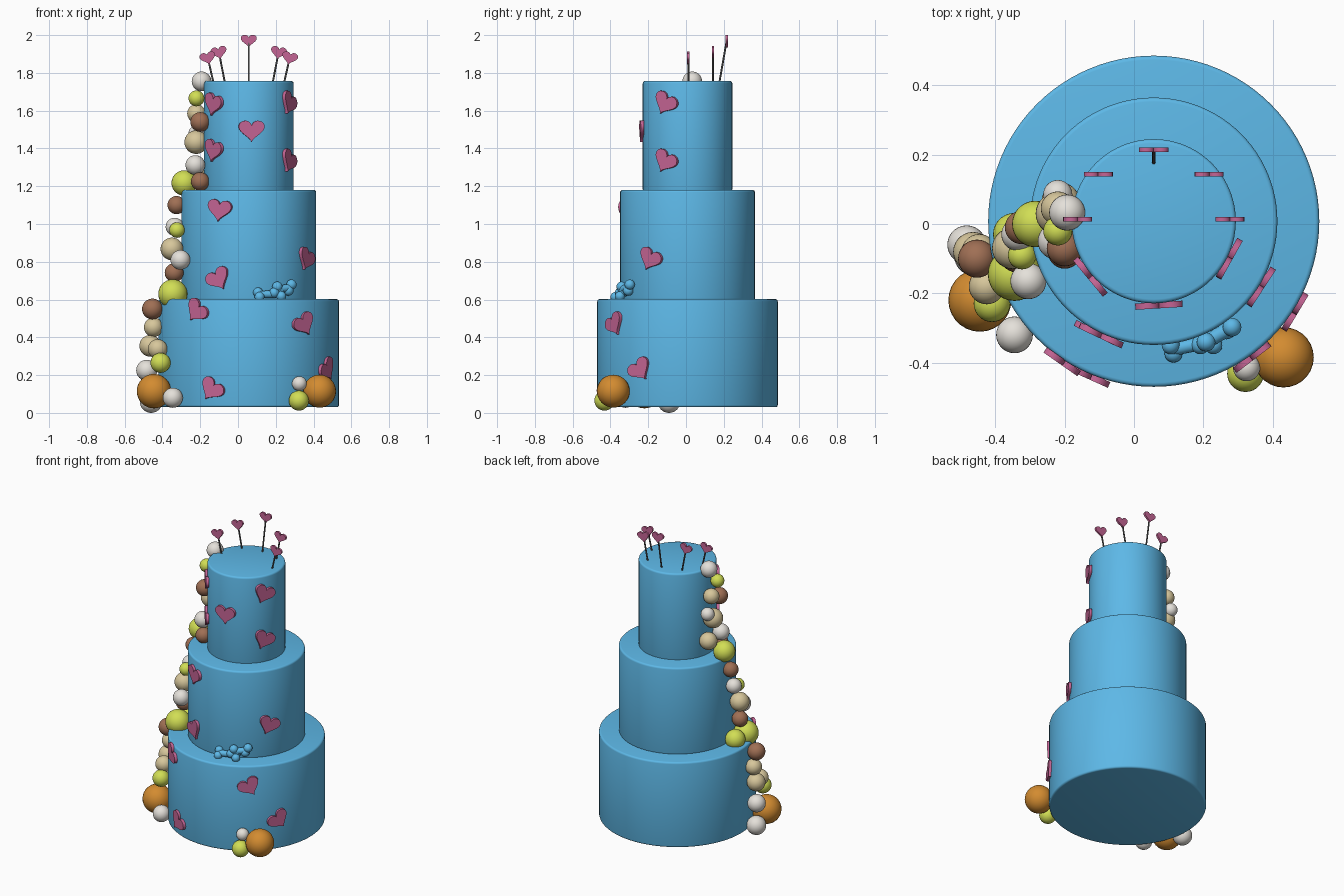
import bpy, bmesh, math
from mathutils import Vector, Matrix

if "Cube" in bpy.data.objects:
    bpy.data.objects.remove(bpy.data.objects["Cube"])

CX, CY = 0.057, 0.008


def material(name, rgb):
    m = bpy.data.materials.new(name)
    m.diffuse_color = (*rgb, 1)
    m.use_nodes = True
    m.node_tree.nodes["Principled BSDF"].inputs["Base Color"].default_value = m.diffuse_color
    return m


MATS = {
    "blue": material("blue_icing", (0.11, 0.48, 0.80)),
    "pink": material("pink_icing", (0.56, 0.13, 0.30)),
    "yellow": material("yellow_candy", (0.64, 0.73, 0.09)),
    "brown": material("brown_candy", (0.35, 0.16, 0.09)),
    "tan": material("tan_candy", (0.68, 0.57, 0.33)),
    "white": material("white_candy", (0.78, 0.75, 0.70)),
    "orange": material("orange_candy", (0.65, 0.26, 0.03)),
    "grey": material("stick_grey", (0.10, 0.10, 0.10)),
}


def add_object(name, bm, mat, angle=40):
    bmesh.ops.recalc_face_normals(bm, faces=bm.faces)
    me = bpy.data.meshes.new(name)
    bm.to_mesh(me)
    bm.free()
    ob = bpy.data.objects.new(name, me)
    bpy.context.collection.objects.link(ob)
    me.materials.append(MATS[mat])
    bpy.ops.object.select_all(action='DESELECT')
    bpy.context.view_layer.objects.active = ob
    ob.select_set(True)
    bpy.ops.object.shade_smooth_by_angle(angle=math.radians(angle))
    return ob


def rod(bm, a, b, r, segs=10):
    a, b = Vector(a), Vector(b)
    d = b - a
    mat = Matrix.Translation((a + b) / 2) @ d.to_track_quat('Z', 'Y').to_matrix().to_4x4()
    bmesh.ops.create_cone(bm, cap_ends=True, segments=segs, radius1=r, radius2=r,
                          depth=d.length, matrix=mat)


def tier(name, r, z0, z1):
    bm = bmesh.new()
    rod(bm, (CX, CY, z0), (CX, CY, z1), r, 96)
    rims = [e for e in bm.edges if abs(e.verts[0].co.z - e.verts[1].co.z) < 1e-5]
    bmesh.ops.bevel(bm, geom=rims, offset=0.012, segments=3, profile=0.5, affect='EDGES')
    add_object(name, bm, "blue")


def heart(name, loc, w, h, thick, roll=0, yaw=0):
    bm = bmesh.new()
    verts = []
    n = 40
    for i in range(n):
        t = 2 * math.pi * (i + 0.5) / n
        x = math.sin(t) ** 3 * w / 2
        z = (13 * math.cos(t) - 5 * math.cos(2 * t) - 2 * math.cos(3 * t) - math.cos(4 * t) + 2.5) * h / 29
        verts.append(bm.verts.new((x, -thick / 2, z)))
    face = bm.faces.new(verts)
    ext = bmesh.ops.extrude_face_region(bm, geom=[face])
    back = [v for v in ext["geom"] if isinstance(v, bmesh.types.BMVert)]
    bmesh.ops.translate(bm, verts=back, vec=(0, thick, 0))
    ob = add_object(name, bm, "pink")
    ob.matrix_world = (Matrix.Translation(loc) @ Matrix.Rotation(yaw, 4, 'Z')
                       @ Matrix.Rotation(math.radians(roll), 4, 'Y'))


# Three stacked tiers
R = {"bottom": 0.478, "middle": 0.357, "top": 0.237}
tier("bottom_tier", R["bottom"], 0.03, 0.602)
tier("middle_tier", R["middle"], 0.595, 1.18)
tier("top_tier", R["top"], 1.17, 1.757)

# Hearts on the walls: tier, x, y (direction), z, roll
WALL = [
    ("top", -0.13, -0.147, 1.63, 15), ("top", -0.13, -0.147, 1.385, 15),
    ("top", 0.072, -0.235, 1.49, 0),
    ("top", 0.268, -0.11, 1.635, 28), ("top", 0.268, -0.11, 1.328, 28),
    ("middle", -0.098, -0.32, 1.07, 8), ("middle", -0.102, -0.32, 0.705, -30),
    ("middle", 0.36, -0.19, 0.81, 25),
    ("bottom", -0.216, -0.382, 0.535, 40), ("bottom", -0.14, -0.43, 0.12, 35),
    ("bottom", 0.348, -0.373, 0.465, -30), ("bottom", 0.47, -0.24, 0.225, -35),
]
for i, (t, x, y, z, roll) in enumerate(WALL):
    a = math.atan2(y - CY, x - CX)
    d = R[t] + 0.006
    heart(f"wall_heart_{i + 1}", (CX + d * math.cos(a), CY + d * math.sin(a), z),
          0.138, 0.115, 0.018, roll, a + math.pi / 2)

# Heart picks on top: stick foot (x, y) and heart centre
PICKS = [
    (0.0, 0.175, (0, 0.215, 1.968), 0),
    (-0.125, 0.143, (-0.157, 0.143, 1.905), -12), (0.125, 0.143, (0.157, 0.143, 1.905), 12),
    (-0.185, 0.013, (-0.216, 0.013, 1.876), -14), (0.185, 0.013, (0.216, 0.013, 1.876), 14),
]
for i, (x, y, c, roll) in enumerate(PICKS):
    c = Vector(c) + Vector((CX, 0, 0))
    bm = bmesh.new()
    rod(bm, (CX + x, y, 1.74), c, 0.005)
    add_object(f"pick_stick_{i + 1}", bm, "grey")
    heart(f"pick_heart_{i + 1}", c, 0.085, 0.068, 0.013, roll)


# Little bone treats resting on the bottom tier
def bone(name, a, b, side, r):
    bm = bmesh.new()
    a, b, side = Vector(a), Vector(b), Vector(side)
    rod(bm, a, b, r * 0.75, 16)
    for end in (a, b):
        for s in (-1, 1):
            bmesh.ops.create_uvsphere(bm, u_segments=20, v_segments=12, radius=r,
                                      matrix=Matrix.Translation(end + side * s))
    add_object(name, bm, "blue")


bone("lying_bone", (0.11, -0.362, 0.626), (0.225, -0.338, 0.63), (-0.004, 0.012, 0.012), 0.026)
bone("leaning_bone", (0.20, -0.345, 0.652), (0.275, -0.302, 0.663), (0.008, 0.004, 0.016), 0.027)

# Candy balls: colour -> (x, y, z, radius)
BALLS = {
    "white": [(-0.193, 0.033, 1.755, .052), (-0.22, 0.085, 1.48, .042), (-0.226, -0.05, 1.312, .052),
              (-0.335, -0.03, 0.985, .048), (-0.305, -0.165, 0.81, .052), (-0.483, -0.06, 0.225, .056),
              (-0.345, -0.32, 0.08, .053), (-0.46, -0.09, 0.06, .06), (0.325, -0.415, 0.155, .039)],
    "yellow": [(-0.22, -0.02, 1.665, .042), (-0.285, 0.0, 1.217, .067), (-0.323, -0.09, 0.968, .041),
               (-0.345, -0.145, 0.63, .077), (-0.345, -0.03, 0.63, .062), (-0.41, -0.23, 0.265, .053),
               (0.322, -0.432, 0.065, .053)],
    "brown": [(-0.2, -0.07, 1.54, .052), (-0.2, -0.08, 1.225, .049), (-0.325, -0.01, 1.10, .048),
              (-0.338, -0.09, 0.742, .05), (-0.453, -0.1, 0.55, .055)],
    "tan": [(-0.22, 0.045, 1.585, .049), (-0.222, 0.03, 1.433, .062), (-0.212, 0.065, 1.29, .055),
            (-0.35, -0.07, 0.868, .06), (-0.447, -0.08, 0.453, .051), (-0.465, -0.08, 0.355, .057),
            (-0.425, -0.18, 0.338, .052)],
    "orange": [(-0.445, -0.22, 0.115, .091), (0.432, -0.385, 0.115, .087)],
}
for colour, balls in BALLS.items():
    for i, (x, y, z, r) in enumerate(balls):
        bm = bmesh.new()
        bmesh.ops.create_uvsphere(bm, u_segments=28, v_segments=16, radius=r,
                                  matrix=Matrix.Translation((x, y, z)))
        add_object(f"{colour}_ball_{i + 1}", bm, colour)
